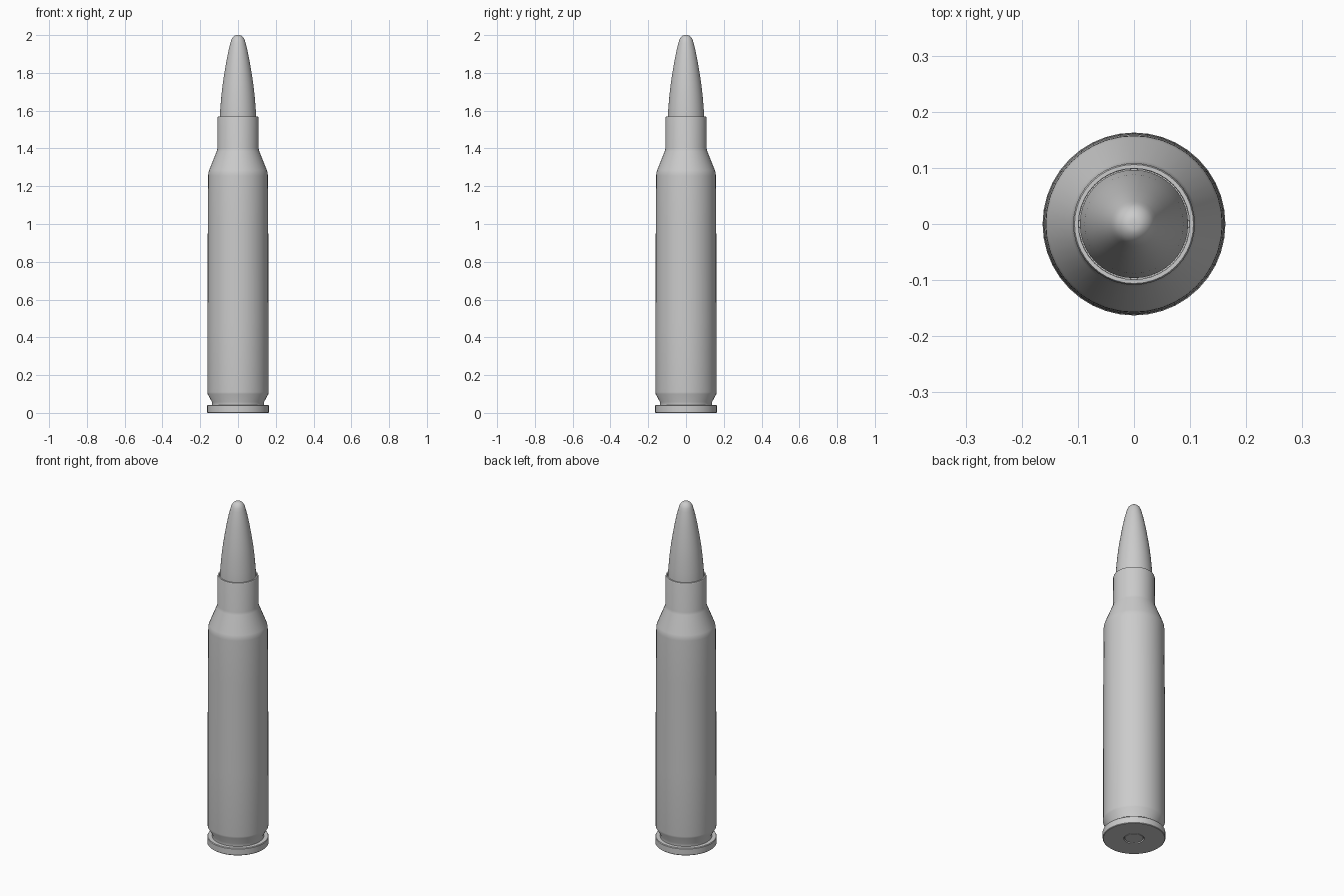
import bpy, bmesh, math

if "Cube" in bpy.data.objects:
    bpy.data.objects.remove(bpy.data.objects["Cube"])

SIDES = 40


def lathe(name, profile, angle=30):
    """Revolve (radius, height) points around z; radius 0 makes a pole."""
    bm = bmesh.new()
    rings = []
    for r, z in profile:
        n = 1 if r == 0 else SIDES
        rings.append([bm.verts.new((r * math.cos(2 * math.pi * i / SIDES),
                                    r * math.sin(2 * math.pi * i / SIDES), z))
                      for i in range(n)])
    for a, b in zip(rings, rings[1:]):
        for i in range(SIDES):
            j = (i + 1) % SIDES
            quad = [a[i % len(a)], a[j % len(a)], b[j % len(b)], b[i % len(b)]]
            bm.faces.new(list(dict.fromkeys(quad)))
    bmesh.ops.recalc_face_normals(bm, faces=bm.faces)
    mesh = bpy.data.meshes.new(name)
    bm.to_mesh(mesh)
    bm.free()
    ob = bpy.data.objects.new(name, mesh)
    bpy.context.collection.objects.link(ob)
    bpy.ops.object.select_all(action='DESELECT')
    ob.select_set(True)
    bpy.context.view_layer.objects.active = ob
    bpy.ops.object.shade_smooth_by_angle(angle=math.radians(angle))
    return ob


# Case: base with shallow primer pocket, rim, groove, body, shoulder, neck, mouth
lathe("case", [
    (0, 0.012), (0.053, 0.012), (0.053, 0), (0.160, 0), (0.163, 0.003),
    (0.163, 0.038), (0.160, 0.042), (0.138, 0.042), (0.138, 0.058),
    (0.161, 0.100), (0.162, 0.110), (0.1615, 0.48), (0.160, 1.0),
    (0.158, 1.255), (0.157, 1.27), (0.153, 1.285), (0.113, 1.385),
    (0.109, 1.40), (0.1085, 1.562), (0.106, 1.570), (0.099, 1.570),
    (0.098, 1.50), (0, 1.50)])

# Primer disc in the base
lathe("primer", [(0, 0.002), (0.047, 0.002), (0.050, 0.005), (0.050, 0.014), (0, 0.014)])

# Bullet: curved taper with a rounded tip
lathe("bullet", [
    (0, 1.49), (0.0965, 1.49), (0.0965, 1.57), (0.093, 1.62), (0.088, 1.68),
    (0.081, 1.74), (0.072, 1.80), (0.062, 1.86), (0.050, 1.92), (0.041, 1.955),
    (0.036, 1.973), (0.029, 1.987), (0.018, 1.997), (0.009, 2.0), (0, 2.0)], 40)
